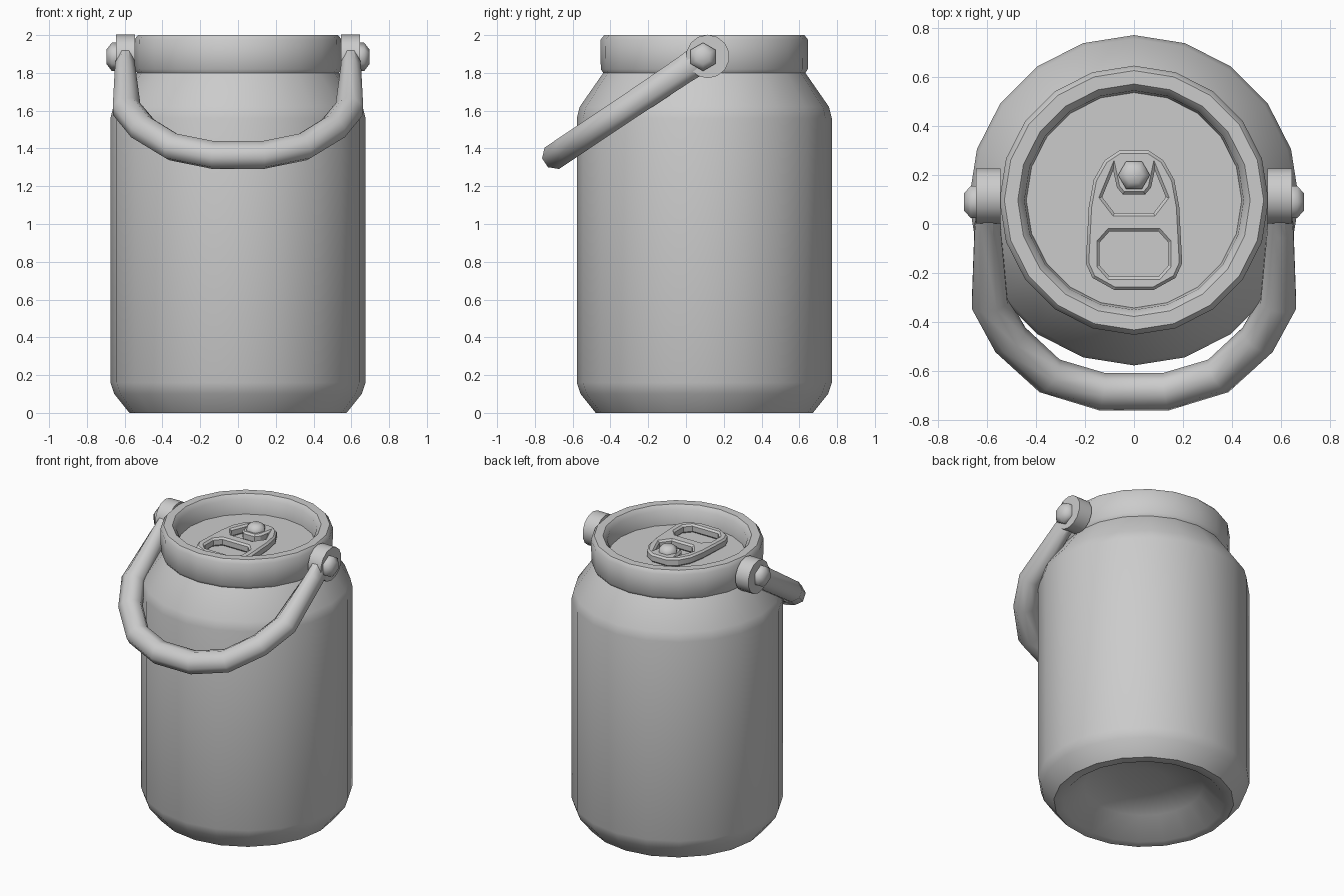
import bpy, bmesh, math
from mathutils import Vector

if "Cube" in bpy.data.objects:
    bpy.data.objects.remove(bpy.data.objects["Cube"])

CY = 0.097  # y of the can axis


def finish(name, bm, angle=40, loc=(0, 0, 0)):
    bmesh.ops.remove_doubles(bm, verts=bm.verts, dist=1e-5)
    bmesh.ops.recalc_face_normals(bm, faces=bm.faces)
    me = bpy.data.meshes.new(name)
    bm.to_mesh(me)
    bm.free()
    ob = bpy.data.objects.new(name, me)
    ob.location = loc
    bpy.context.collection.objects.link(ob)
    smooth(ob, angle)
    return ob


def smooth(ob, angle):
    bpy.ops.object.select_all(action='DESELECT')
    ob.select_set(True)
    bpy.context.view_layer.objects.active = ob
    bpy.ops.object.shade_smooth_by_angle(angle=math.radians(angle))


def skin(bm, rings, cap=False):
    """Bridge consecutive rings of points with quads."""
    rows = [[bm.verts.new(p) for p in r] for r in rings]
    n = len(rows[0])
    for a, b in zip(rows, rows[1:]):
        for i in range(n):
            j = (i + 1) % n
            bm.faces.new((a[i], a[j], b[j], b[i]))
    if cap:
        bm.faces.new(rows[0])
        bm.faces.new(rows[-1])


def lathe(name, profile, n, loc, angle=40):
    """Spin (radius, z) points about z, capping both ends."""
    bm = bmesh.new()
    skin(bm, [[(r * math.cos(math.tau * i / n), r * math.sin(math.tau * i / n), z)
               for i in range(n)] for r, z in profile], cap=True)
    return finish(name, bm, angle, loc)


# Can: domed base recess, wall, shoulder, rim and sunken lid
lathe("can_body", [
    (0.15, 0.16), (0.38, 0.12), (0.515, 0.0), (0.575, 0.0), (0.655, 0.10), (0.675, 0.16),
    (0.675, 1.56), (0.66, 1.62), (0.535, 1.80), (0.548, 1.82), (0.55, 1.975),
    (0.53, 2.0), (0.475, 2.0), (0.448, 1.97), (0.44, 1.87)], 20, (0, CY, 0), 42)


# Pull tab: bevelled outline with two openings
def mirrored(pts):
    return pts + [(-x, y) for x, y in reversed(pts)]


B = 0.012
outline = mirrored([(0.06, 0.30), (0.12, 0.26), (0.165, 0.18), (0.185, 0.07),
                    (0.197, -0.16), (0.17, -0.22), (0.08, -0.27)])
finger_hole = mirrored([(0.10, -0.03), (0.14, -0.075), (0.14, -0.17), (0.10, -0.215)])
rivet_slot = mirrored([(0.045, 0.12), (0.07, 0.15), (0.085, 0.22), (0.13, 0.11), (0.08, 0.045)])
cu = bpy.data.curves.new("pull_tab", 'CURVE')
cu.dimensions = '2D'
cu.fill_mode = 'BOTH'
for pts in (outline, finger_hole, rivet_slot):
    sp = cu.splines.new('POLY')
    sp.points.add(len(pts) - 1)
    for p, (x, y) in zip(sp.points, pts):
        p.co = (x, y, 0, 1)
    sp.use_cyclic_u = True
cu.extrude = 0.018
cu.bevel_depth = B
cu.bevel_resolution = 0
cu.offset = -B
tab = bpy.data.objects.new("pull_tab", cu)
tab.location = (0, 0, 1.90)
bpy.context.collection.objects.link(tab)
bpy.ops.object.select_all(action='DESELECT')
tab.select_set(True)
bpy.context.view_layer.objects.active = tab
bpy.ops.object.convert(target='MESH')
smooth(bpy.context.object, 20)

# Six-sided domed heads for the tab rivet and handle bolts
HEAD = [(0.065, 0), (0.065, 0.025), (0.035, 0.05)]
lathe("tab_rivet", [(0.065, -0.03)] + HEAD, 6, (0, 0.2, 1.92), 60)

# Handle: tube swept in a plane tilted down toward the front
PIV = Vector((0, 0.10, 1.89))
U = Vector((0, -0.83, -0.555)).normalized()
N = Vector((0, -U.z, U.y)).normalized()
half = [(0.595, 0.0, 0.048, 0.085), (0.598, 0.14, 0.058, 0.078), (0.59, 0.506, 0.08, 0.074),
        (0.505, 0.69, 0.08, 0.074), (0.345, 0.867, 0.08, 0.074), (0.13, 0.945, 0.08, 0.074)]
path = half + [(-x, s, a, b) for x, s, a, b in reversed(half)]
centres = [PIV + Vector((x, 0, 0)) + U * s for x, s, a, b in path]
rings = []
for i, (x, s, a, b) in enumerate(path):
    t = (centres[min(i + 1, len(path) - 1)] - centres[max(i - 1, 0)]).normalized()
    side = t.cross(N).normalized()
    rings.append([centres[i] + side * a * math.cos(k) + N * b * math.sin(k)
                  for k in (math.tau * (j + 0.5) / 8 for j in range(8))])
bm = bmesh.new()
skin(bm, rings, cap=True)
finish("handle", bm, 50)

# Handle eyes and bolts on both sides
for sx, word in ((1, "right"), (-1, "left")):
    eye = lathe("handle_eye_" + word, [(0.115, -0.05), (0.115, 0.05)], 14,
                (sx * 0.595, 0.115, 1.887))
    bolt = lathe("handle_bolt_" + word, [(0.075, 0), (0.075, 0.025), (0.04, 0.052)], 6,
                 (sx * 0.643, 0.09, 1.885), 60)
    for ob in (eye, bolt):
        ob.rotation_euler = (0, sx * math.pi / 2, 0)
